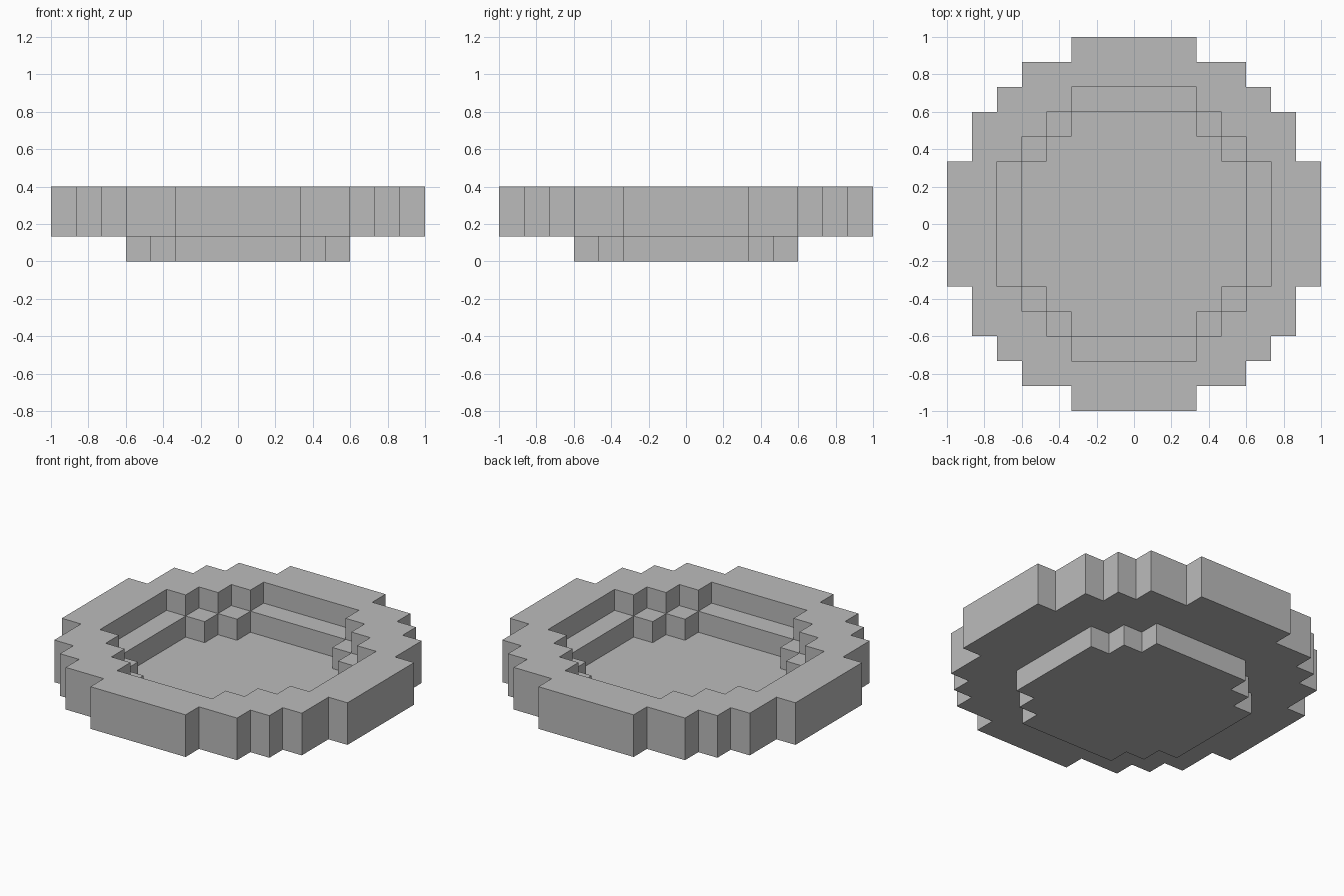
import bpy
import bmesh
import math
from mathutils import Vector

cube = bpy.data.objects.get("Cube")
if cube:
    bpy.data.objects.remove(cube, do_unlink=True)

CELL = 2 / 15
REACH = 7

# Half width in cells for each row, counted outward from the middle row
OUTER = [7, 7, 7, 6, 6, 5, 4, 2]
OPENING = [5, 5, 5, 4, 3, 2]
FLOOR = [4, 4, 4, 3, 2]

stone = bpy.data.materials.new("plain grey")
stone.use_nodes = True
grey = (0.5, 0.5, 0.5, 1)
stone.diffuse_color = grey
stone.node_tree.nodes["Principled BSDF"].inputs["Base Color"].default_value = grey


def inside(outline, i, j):
    return abs(j) < len(outline) and abs(i) <= outline[abs(j)]


def filled(i, j, k):
    if k == 0:                       # base slab
        return inside(FLOOR, i, j)
    if k == 1:                       # ledge ring
        return inside(OUTER, i, j) and not inside(FLOOR, i, j)
    if k == 2:                       # rim ring
        return inside(OUTER, i, j) and not inside(OPENING, i, j)
    return False


def add_side(bm, centre, normal):
    """One square on the exposed side of a block, wound outward."""
    u = Vector((normal.y, normal.z, normal.x))
    v = normal.cross(u)
    corners = [(-1, -1), (1, -1), (1, 1), (-1, 1)]
    bm.faces.new([bm.verts.new((centre + (normal + u * a + v * b) / 2) * CELL)
                  for a, b in corners])


# Stepped bowl: only the outer skin of the blocks is made
bm = bmesh.new()
sides = [Vector(s * (n == axis) for n in range(3))
         for axis in range(3) for s in (-1, 1)]
span = range(-REACH, REACH + 1)
for i in span:
    for j in span:
        for k in range(3):
            if not filled(i, j, k):
                continue
            for n in sides:
                if not filled(i + int(n.x), j + int(n.y), k + int(n.z)):
                    add_side(bm, Vector((i, j, k + 0.5)), n)

# Merge the squares into broad flat faces
bmesh.ops.remove_doubles(bm, verts=bm.verts[:], dist=0.001)
bmesh.ops.dissolve_limit(bm, angle_limit=math.radians(1),
                         verts=bm.verts[:], edges=bm.edges[:])

mesh = bpy.data.meshes.new("stepped_bowl")
bm.to_mesh(mesh)
bm.free()
mesh.materials.append(stone)
bowl = bpy.data.objects.new("stepped_bowl", mesh)
bpy.context.collection.objects.link(bowl)
